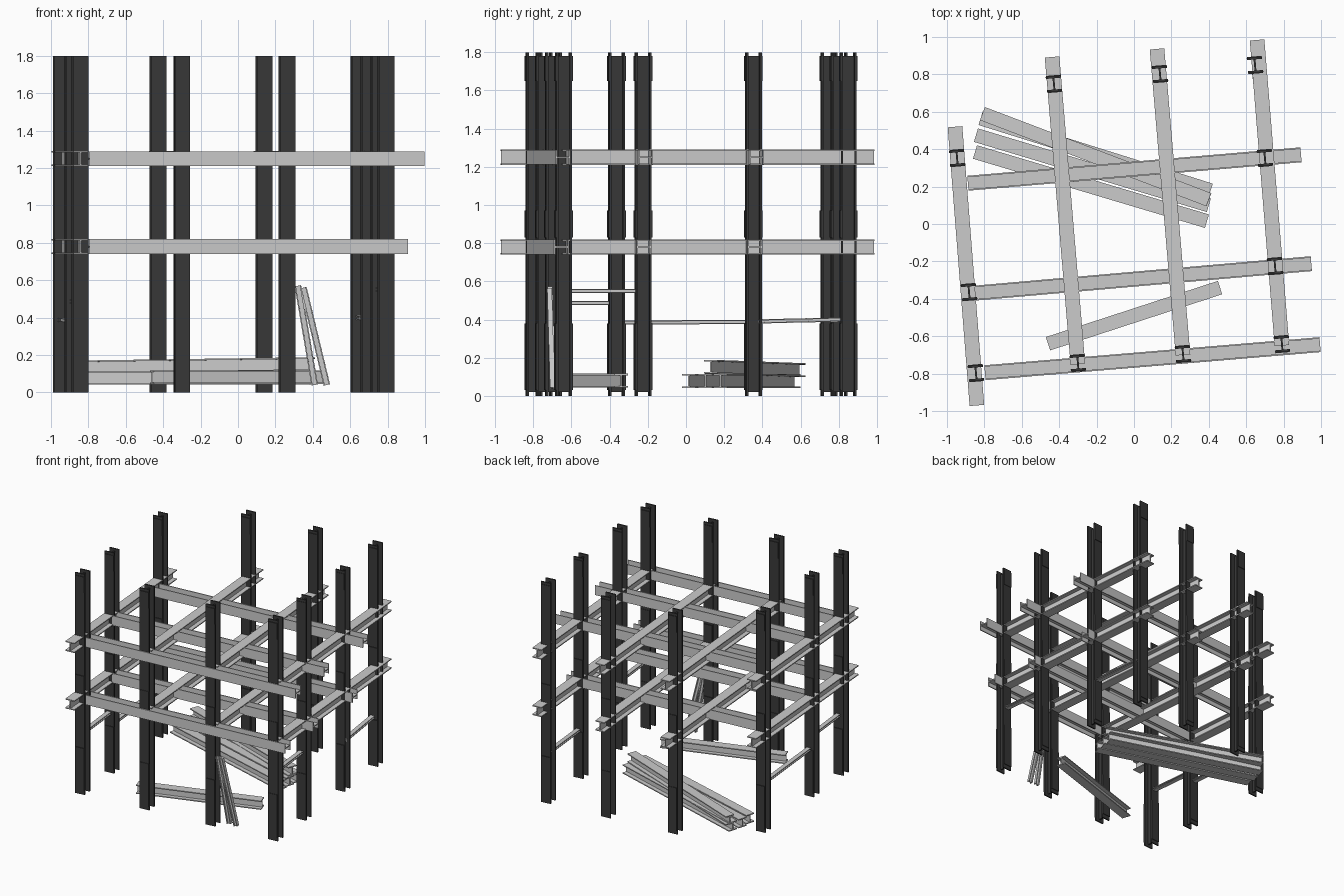
import bpy
from mathutils import Vector, Matrix

if "Cube" in bpy.data.objects:
    bpy.data.objects.remove(bpy.data.objects["Cube"])

dark = bpy.data.materials.new("dark_steel")
dark.diffuse_color = (0.04, 0.04, 0.04, 1)
dark.use_nodes = True
dark.node_tree.nodes["Principled BSDF"].inputs["Base Color"].default_value = dark.diffuse_color


def i_profile(w, h, t, web):
    """I outline: flanges w wide at top and bottom, h tall overall."""
    a, b, c, d = w / 2, h / 2, h / 2 - t, web / 2
    return [(-a, -b), (a, -b), (a, -c), (d, -c), (d, c), (a, c),
            (a, b), (-a, b), (-a, c), (-d, c), (-d, -c), (-a, -c)]


def box_profile(x0, x1, y0, y1):
    return [(x0, y0), (x1, y0), (x1, y1), (x0, y1)]


def sweep(parts, name, mat=None):
    """Extrude each (profile, start, end, height axis) into one object."""
    verts, faces = [], []
    for prof, p, q, up in parts:
        p, q = Vector(p), Vector(q)
        d = (q - p).normalized()
        side = d.cross(Vector(up)).normalized()
        top = side.cross(d)
        n, s = len(prof), len(verts)
        for end in (p, q):
            verts += [end + side * u + top * v for u, v in prof]
        faces += [[s + i, s + (i + 1) % n, s + n + (i + 1) % n, s + n + i] for i in range(n)]
        faces += [list(range(s + n - 1, s - 1, -1)), list(range(s + n, s + 2 * n))]
    me = bpy.data.meshes.new(name)
    me.from_pydata(verts, [], faces)
    import bmesh
    bm = bmesh.new()
    bm.from_mesh(me)
    bmesh.ops.recalc_face_normals(bm, faces=bm.faces)
    bm.to_mesh(me)
    bm.free()
    ob = bpy.data.objects.new(name, me)
    bpy.context.collection.objects.link(ob)
    if mat:
        me.materials.append(mat)


UP = (0, 0, 1)
ALONG = (-0.087, 0.996, 0)   # building is turned five degrees

# columns: two long flanges, a shorter web, and cover plates at the splices
columns = [(-0.946, 0.353), (-0.882, -0.364), (-0.845, -0.797), (-0.428, 0.749),
           (-0.30, -0.743), (0.139, 0.802), (0.262, -0.695), (0.647, 0.85),
           (0.70, 0.353), (0.754, -0.225), (0.791, -0.642)]
for i, (x, y) in enumerate(columns):
    parts = [(box_profile(-0.005, 0.005, -0.032, 0.032), (x, y, 0.02), (x, y, 1.78), ALONG)]
    for s in (-1, 1):
        f = sorted((s * 0.030, s * 0.041))
        parts.append((box_profile(-0.041, 0.041, *f), (x, y, 0), (x, y, 1.8), ALONG))
        g = sorted((s * 0.041, s * 0.046))
        for z0, z1 in ((0.03, 0.38), (0.83, 0.97), (1.65, 1.78)):
            parts.append((box_profile(-0.038, 0.038, *g), (x, y, z0), (x, y, z1), ALONG))
    sweep(parts, f"column_{i + 1}", dark)

beam = i_profile(0.078, 0.08, 0.008, 0.008)

# floor beams on two levels
cross_lines = [((-0.957, 0.52), (-0.84, -0.97)), ((-0.438, 0.893), (-0.30, -0.75)),
               ((0.123, 0.936), (0.262, -0.70)), ((0.658, 0.984), (0.791, -0.65))]
long_lines = [((-0.888, 0.218), (0.893, 0.37)), ((-0.856, -0.37), (0.948, -0.212)),
              ((-0.797, -0.795), (0.995, -0.645))]
for level, z, cut in (("lower", 0.78, 0.09), ("upper", 1.25, 0)):
    for i, (p, q) in enumerate(cross_lines):
        sweep([(beam, (*p, z), (*q, z), UP)], f"{level}_cross_beam_{i + 1}")
    # front to back rows lie on their side, web flat
    for i, (p, q) in enumerate(long_lines):
        sweep([(beam, (*p, z), (q[0] - cut, q[1] - cut * 0.087, z), ALONG)],
              f"{level}_long_beam_{i + 1}")

# thin braces between the outer columns
brace = i_profile(0.035, 0.022, 0.006, 0.01)
for i, (p, q) in enumerate([((-0.882, -0.33, 0.385), (-0.946, 0.32, 0.387)),
                            ((-0.845, -0.76, 0.487), (-0.882, -0.40, 0.487)),
                            ((0.791, -0.61, 0.55), (0.754, -0.26, 0.55)),
                            ((0.70, 0.38, 0.39), (0.647, 0.82, 0.40))]):
    sweep([(brace, p, q, UP)], f"brace_{i + 1}")

# loose beams stacked on the ground
pile = [((-0.85, 0.385, 0.078), (0.39, 0.015, 0.078)),
        ((-0.845, 0.475, 0.078), (0.40, 0.10, 0.078)),
        ((-0.82, 0.565, 0.078), (0.41, 0.18, 0.078)),
        ((-0.81, 0.59, 0.135), (0.40, 0.13, 0.152)),
        ((-0.46, -0.64, 0.08), (0.46, -0.34, 0.08))]
loose = i_profile(0.075, 0.072, 0.008, 0.008)
for i, (p, q) in enumerate(pile):
    sweep([(loose, p, q, UP)], f"loose_beam_{i + 1}")

# short bars leaning on a front column
lean = i_profile(0.025, 0.035, 0.007, 0.008)
for i, (p, q) in enumerate([((0.41, -0.695, 0.04), (0.32, -0.712, 0.57)),
                            ((0.475, -0.70, 0.04), (0.35, -0.715, 0.56))]):
    sweep([(lean, p, q, (1, 0, 0))], f"leaning_bar_{i + 1}")
